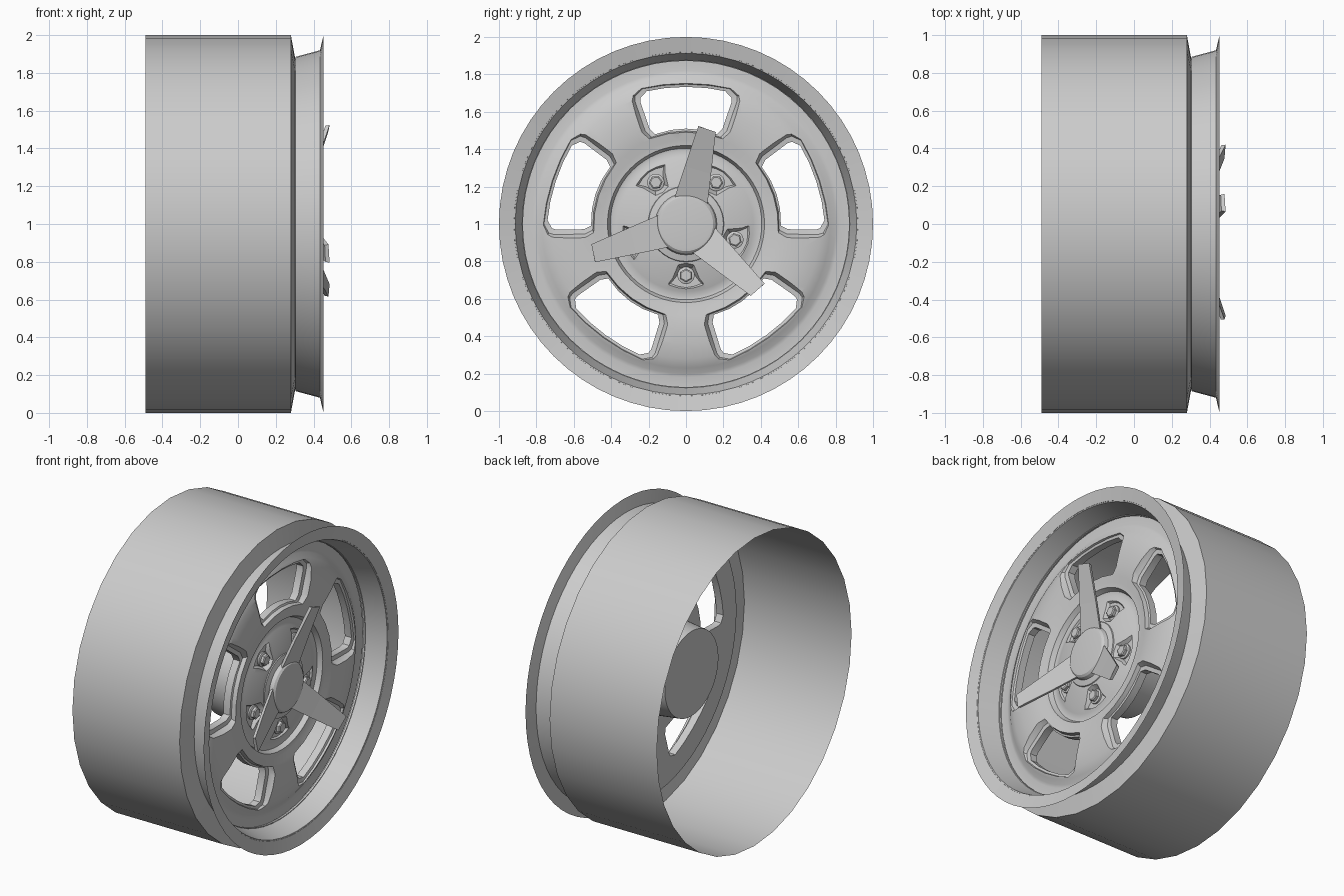
import bpy, bmesh
from math import sin, cos, pi, radians

cube = bpy.data.objects.get("Cube")
if cube:
    bpy.data.objects.remove(cube, do_unlink=True)

metal = bpy.data.materials.new("grey_metal")
metal.use_nodes = True
grey = (0.6, 0.6, 0.6, 1)
metal.diffuse_color = grey
metal.node_tree.nodes["Principled BSDF"].inputs["Base Color"].default_value = grey


def polar(x, r, a):
    """Point around the axle, which runs along x at z = 1."""
    return (x, r * cos(a), 1 + r * sin(a))


def local(x, u, v, a):
    """Point v outward along the spoke direction a and u clockwise of it."""
    return (x, v * cos(a) + u * sin(a), 1 + v * sin(a) - u * cos(a))


def loft(name, rings, caps=True, loop=False):
    """Skin a row of equal closed rings."""
    bm = bmesh.new()
    rows = [[bm.verts.new(p) for p in ring] for ring in rings]
    pairs = list(zip(rows, rows[1:]))
    if loop:
        pairs.append((rows[-1], rows[0]))
    for a, b in pairs:
        n = len(a)
        for i in range(n):
            j = (i + 1) % n
            bm.faces.new((a[i], a[j], b[j], b[i]))
    if caps and not loop:
        bm.faces.new(rows[0])
        bm.faces.new(rows[-1])
    bmesh.ops.recalc_face_normals(bm, faces=bm.faces)
    mesh = bpy.data.meshes.new(name)
    bm.to_mesh(mesh)
    bm.free()
    mesh.materials.append(metal)
    obj = bpy.data.objects.new(name, mesh)
    bpy.context.collection.objects.link(obj)
    return obj


def lathe(name, profile, sides=64, **kw):
    return loft(name, [[polar(x, r, 2 * pi * i / sides) for i in range(sides)]
                       for x, r in profile], **kw)


def smooth(obj, angle=30):
    bpy.ops.object.select_all(action='DESELECT')
    obj.select_set(True)
    bpy.context.view_layer.objects.active = obj
    bpy.ops.object.shade_smooth_by_angle(angle=radians(angle))


def pocket(name, half, mid, sections, a):
    """Stepped cutter: mirrored outline scaled about (0, mid) at each depth."""
    outline = half + [(-u, v) for u, v in reversed(half) if u > 0]
    cutter = loft(name, [[local(x, u * s, mid + (v - mid) * s, a) for u, v in outline]
                         for x, s in sections])
    cutter.hide_render = True
    return cutter


def cut(obj, cutters):
    for c in cutters:
        mod = obj.modifiers.new(c.name, 'BOOLEAN')
        mod.operation = 'DIFFERENCE'
        mod.solver = 'EXACT'
        mod.object = c
    graph = bpy.context.evaluated_depsgraph_get()
    mesh = bpy.data.meshes.new_from_object(obj.evaluated_get(graph))
    obj.modifiers.clear()
    obj.data = mesh
    for c in cutters:
        bpy.data.objects.remove(c, do_unlink=True)


# Open barrel with its front shoulder
smooth(lathe("barrel", [(-.49, 1), (.28, 1), (.303, .875)], 32, caps=False))

# Flared outer rim
smooth(lathe("rim", [(.303, .872), (.305, .885), (.435, .92), (.453, 1), (.45, .988),
                     (.432, .913), (.29, .872)], loop=True))

# Dished wheel centre, from the hub face outward and round to the rear hub
centre = lathe("wheel_centre", [
    (.325, .16), (.325, .2), (.318, .23), (.305, .32), (.29, .36), (.282, .39),
    (.285, .405), (.315, .42), (.318, .45), (.328, .49), (.336, .56), (.336, .64),
    (.326, .72), (.308, .77), (.288, .8), (.284, .82), (.285, .875),
    (.25, .875), (.25, .31), (-.04, .275)])

window = [(0, .51), (.08, .503), (.165, .48), (.195, .51), (.243, .65), (.243, .675),
          (.21, .71), (.11, .727), (0, .733)]
lug_pocket = [(0, .215), (.04, .222), (.075, .29), (.11, .33), (.06, .35), (0, .36)]
turns = [2 * pi * i / 5 for i in range(5)]
cutters = []
for t in turns:
    cutters.append(pocket("window_cutter", window, .61,
                          [(.42, 1.3), (.34, 1.22), (.302, 1.12), (.298, 1), (.1, 1)],
                          pi / 2 + t))
    cutters.append(pocket("lug_cutter", lug_pocket, .28,
                          [(.4, 1.3), (.325, 1.1), (.285, .75)], -pi / 2 + t))
cut(centre, cutters)
smooth(centre)

# Lug nuts on round seats
for t in turns:
    a = -pi / 2 + t
    for name, radius, sides, top in (("lug_seat", .046, 20, .3), ("lug_nut", .037, 6, .322)):
        rings = [[local(x, r * sin(2 * pi * i / sides), .275 + r * cos(2 * pi * i / sides), a)
                  for i in range(sides)]
                 for x, r in ((.27, radius), (top - .005, radius), (top, radius * .8))]
        smooth(loft(name, rings))

# Spinner cap
smooth(lathe("spinner_cap", [(.32, .205), (.33, .2), (.338, .165), (.36, .157),
                             (.37, .145), (.372, .13)], 40), 25)

# Three spinner blades sweeping outward
for k in range(3):
    a = radians(77.5 + 120 * k)
    rings = []
    for v, w, x in ((.1, .093, .352), (.3, .073, .412), (.525, .049, .485)):
        rings.append([local(x, -w, v, a), local(x - .006, w, v - .01, a),
                      local(x - .026, w * .9, v - .01, a), local(x - .022, -w * .9, v, a)])
    loft("spinner_blade", rings)
